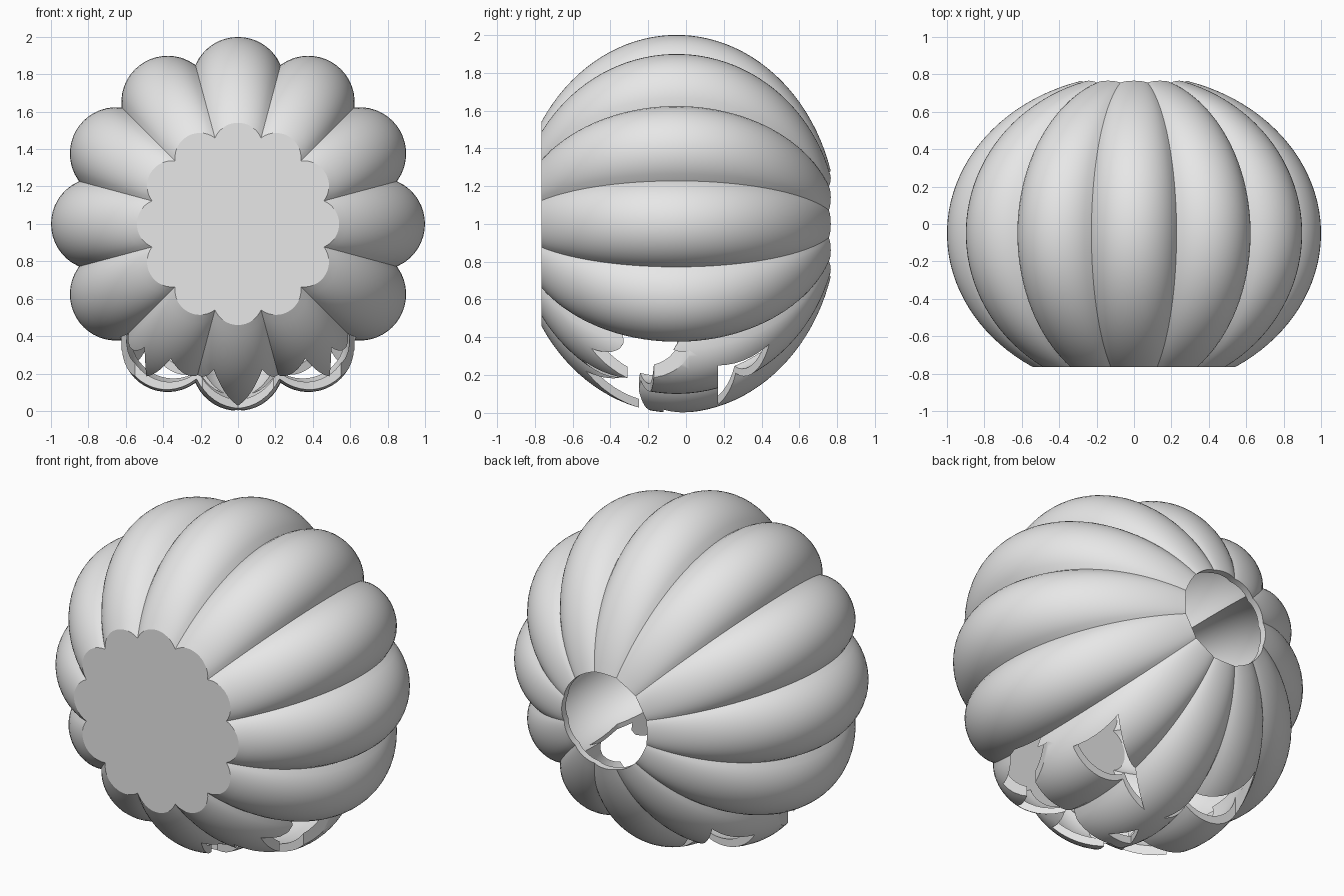
import bpy, bmesh
from math import sin, cos, asin, acos, sqrt, pi, radians

cube = bpy.data.objects.get("Cube")
if cube:
    bpy.data.objects.remove(cube)

LOBES, PER_LOBE, ROWS = 12, 16, 40
STEPS = LOBES * PER_LOBE
CENTRE_Y, DEPTH = -0.05, 0.85      # middle and half length of the body along y
HOLE = 0.28                        # radius of the stem hole
INNER = 0.955                      # cavity size relative to the skin


def lobe_radius(t):
    """Scalloped cross-section made of round lobes."""
    step = 2 * pi / LOBES
    a = (t + step / 2) % step - step / 2
    return 0.752 * cos(a) + sqrt(0.248 ** 2 - (0.752 * sin(a)) ** 2)


def shell_rings(bm, scale, floor_y):
    """Rings of vertices from the flat base up to the stem hole."""
    start = asin((floor_y - CENTRE_Y) / (DEPTH * scale))
    rings = []
    for row in range(ROWS + 1):
        ring = []
        for i in range(STEPS):
            t = 2 * pi * i / STEPS
            width = scale * lobe_radius(t)
            phi = start + (acos(HOLE / width) - start) * row / ROWS
            r = width * cos(phi)
            y = CENTRE_Y + DEPTH * scale * sin(phi)
            ring.append(bm.verts.new((r * sin(t), y, 1 + r * cos(t))))
        rings.append(ring)
    return rings


def mesh_object(name, bm):
    bmesh.ops.recalc_face_normals(bm, faces=bm.faces)
    mesh = bpy.data.meshes.new(name)
    bm.to_mesh(mesh)
    bm.free()
    obj = bpy.data.objects.new(name, mesh)
    bpy.context.collection.objects.link(obj)
    return obj


def prism(name, outline):
    """Upright cutter through the lower wall."""
    bm = bmesh.new()
    face = bm.faces.new([bm.verts.new((x, y, -0.2)) for x, y in outline])
    out = bmesh.ops.extrude_face_region(bm, geom=[face])
    verts = [g for g in out["geom"] if isinstance(g, bmesh.types.BMVert)]
    bmesh.ops.translate(bm, verts=verts, vec=(0, 0, 0.8))
    obj = mesh_object(name, bm)
    obj.hide_render = True
    return obj


# Hollow ribbed body with a flat base and an open stem hole
bm = bmesh.new()
outer = shell_rings(bm, 1.0, -0.765)
inner = shell_rings(bm, INNER, -0.72)
rings = outer + inner[::-1]
for low, high in zip(rings, rings[1:]):
    for i in range(STEPS):
        j = (i + 1) % STEPS
        bm.faces.new((low[i], low[j], high[j], high[i]))
bm.faces.new(outer[0])
bm.faces.new(inner[0])
body = mesh_object("carved_gourd", bm)

# Carved face: eyes, nose and toothed mouth
eye = [(0.57, 0.17), (0.07, 0.17), (0.48, 0.44)]
nose = [(-0.08, -0.12), (0.08, -0.12), (0, 0.04)]
half_mouth = [(0, -0.19), (0.19, -0.25), (0.38, -0.19), (0.55, -0.17),
              (0.62, 0.02), (0.63, -0.25), (0.5, -0.5), (0.49, -0.31),
              (0.36, -0.55), (0.22, -0.31), (0.13, -0.53), (0, -0.25)]
mouth = half_mouth + [(-x, y) for x, y in half_mouth[-2:0:-1]]
cutters = [prism("left_eye_cutter", eye),
           prism("right_eye_cutter", [(-x, y) for x, y in eye]),
           prism("nose_cutter", nose),
           prism("mouth_cutter", mouth)]

bpy.ops.object.select_all(action="DESELECT")
body.select_set(True)
bpy.context.view_layer.objects.active = body
for cutter in cutters:
    mod = body.modifiers.new(cutter.name, "BOOLEAN")
    mod.operation = "DIFFERENCE"
    mod.solver = "EXACT"
    mod.object = cutter
    bpy.ops.object.modifier_apply(modifier=mod.name)
    bpy.data.objects.remove(cutter)

# Plain grey finish
grey = bpy.data.materials.new("plain_grey")
grey.use_nodes = True
colour = (0.8, 0.8, 0.8, 1)
grey.diffuse_color = colour
grey.node_tree.nodes["Principled BSDF"].inputs["Base Color"].default_value = colour
body.data.materials.clear()
body.data.materials.append(grey)
bpy.ops.object.shade_smooth_by_angle(angle=radians(30))
